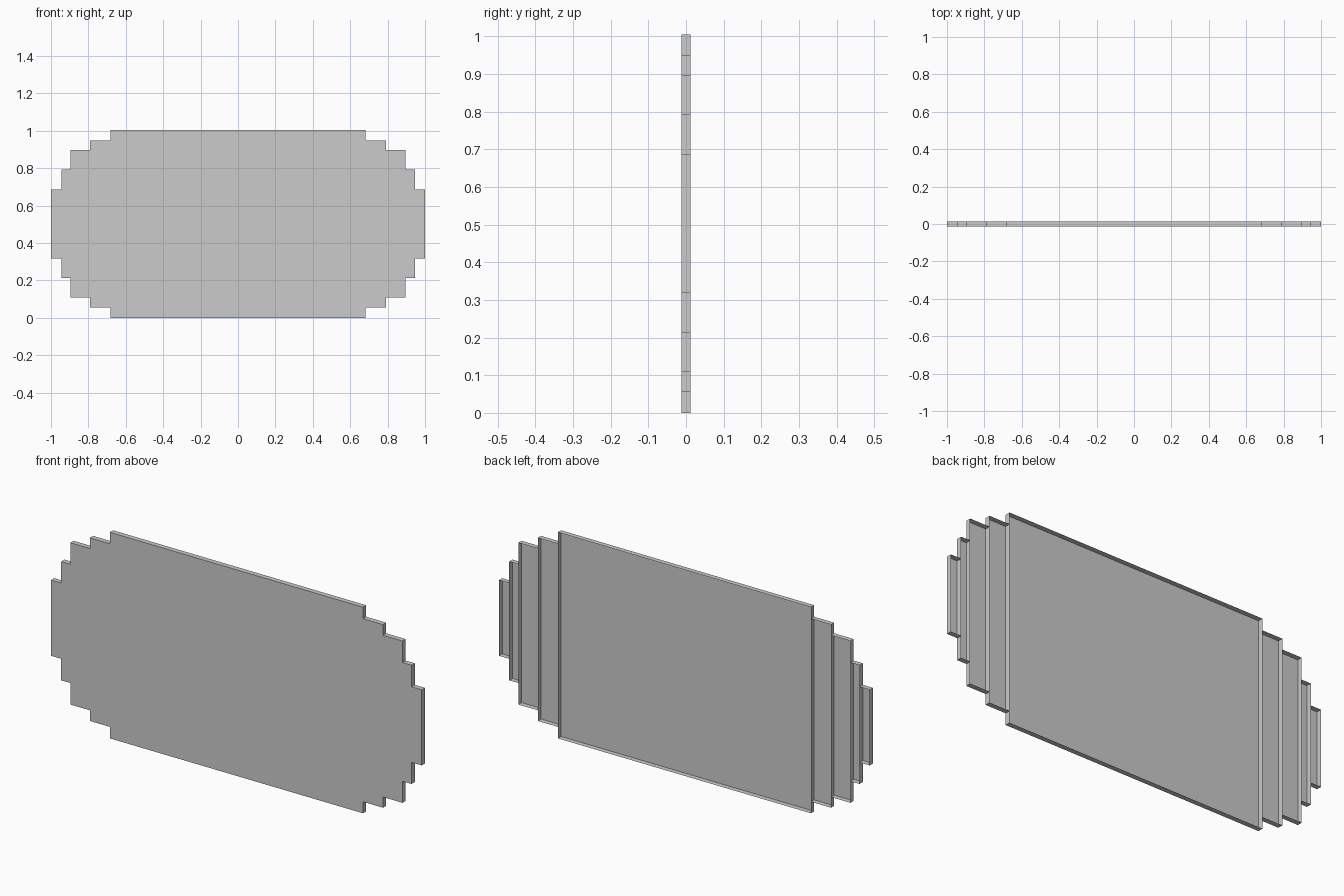
import bpy, bmesh

if "Cube" in bpy.data.objects:
    bpy.data.objects.remove(bpy.data.objects["Cube"])

FRONT, BACK = -0.0125, 0.0125
HEIGHT = 1.005
# Half-width of each stepped column edge, and its inset from top and bottom
STEPS = [(0.683, 0.0), (0.791, 0.056), (0.896, 0.108), (0.945, 0.213), (1.0, 0.318)]


def tray(bm, x0, x1, inset, walls):
    """Front panel with thin rim walls, open at the back."""
    z0, z1 = inset, HEIGHT - inset
    corners = [(x0, z0), (x1, z0), (x1, z1), (x0, z1)]
    f = [bm.verts.new((x, FRONT, z)) for x, z in corners]
    b = [bm.verts.new((x, BACK, z)) for x, z in corners]
    bm.faces.new(f)
    for i in walls:
        j = (i + 1) % 4
        bm.faces.new((f[j], f[i], b[i], b[j]))


def make(name, trays):
    bm = bmesh.new()
    for t in trays:
        tray(bm, *t)
    me = bpy.data.meshes.new(name)
    bm.to_mesh(me)
    bm.free()
    ob = bpy.data.objects.new(name, me)
    bpy.context.collection.objects.link(ob)


# Main panel: rim on all four sides (0 bottom, 1 right, 2 top, 3 left)
w = STEPS[0][0]
make("centre_panel", [(-w, w, 0.0, (0, 1, 2, 3))])

# Stepped end columns: rim on the bottom, top and outer side
right, left = [], []
for (a, _), (b, inset) in zip(STEPS, STEPS[1:]):
    right.append((a, b, inset, (0, 1, 2)))
    left.append((-b, -a, inset, (0, 2, 3)))
make("right_stepped_end", right)
make("left_stepped_end", left)
